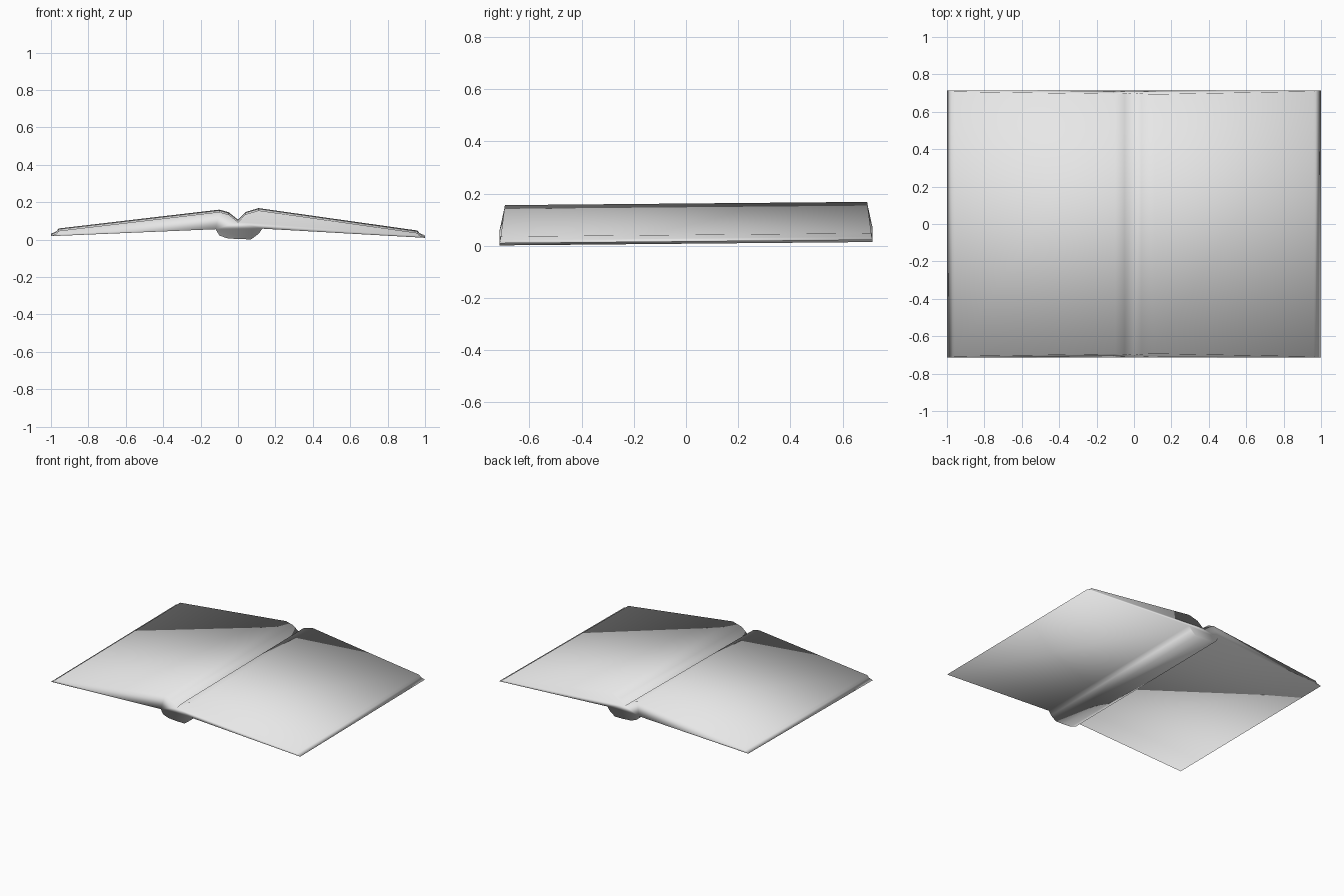
import bpy
import bmesh

cube = bpy.data.objects.get("Cube")
if cube:
    bpy.data.objects.remove(cube, do_unlink=True)

paper = bpy.data.materials.new("plain_grey")
paper.use_nodes = True
grey = (0.8, 0.8, 0.8, 1)
paper.diffuse_color = grey
paper.node_tree.nodes["Principled BSDF"].inputs["Base Color"].default_value = grey

# Cross-section of the open volume: pages with a central gutter
page_top = [(-1, .025), (-.97, .038), (-.96, .053), (-.1, .154), (-.05, .14),
            (0, .1), (.04, .141), (.11, .162), (.96, .042), (.97, .028), (1, .016)]
# Underside: covers and the rounded spine
cover_bottom = [(.13, .065), (.11, .037), (.07, .008), (0, .009),
                (-.06, .014), (-.1, .029), (-.12, .062)]
section = page_top + cover_bottom
HALF_DEPTH = .715


def end_loop(bm, side):
    """One end of the book; page ends lean inward and the back sits higher."""
    loop = []
    for i, (x, z) in enumerate(section):
        lean = .13 * z if 0 < i < len(page_top) - 1 else 0
        y = side * (HALF_DEPTH - lean)
        loop.append(bm.verts.new((x, y, z + .009 * y)))
    return loop


# Skin the two ends together and close them
bm = bmesh.new()
front, back = end_loop(bm, -1), end_loop(bm, 1)
count = len(section)
for i in range(count):
    j = (i + 1) % count
    bm.faces.new((front[i], front[j], back[j], back[i]))
bm.faces.new(front)
bm.faces.new(back)
bmesh.ops.recalc_face_normals(bm, faces=bm.faces)
for face in bm.faces:
    face.smooth = True

mesh = bpy.data.meshes.new("open_book")
bm.to_mesh(mesh)
bm.free()
mesh.materials.append(paper)
book = bpy.data.objects.new("open_book", mesh)
bpy.context.collection.objects.link(book)
